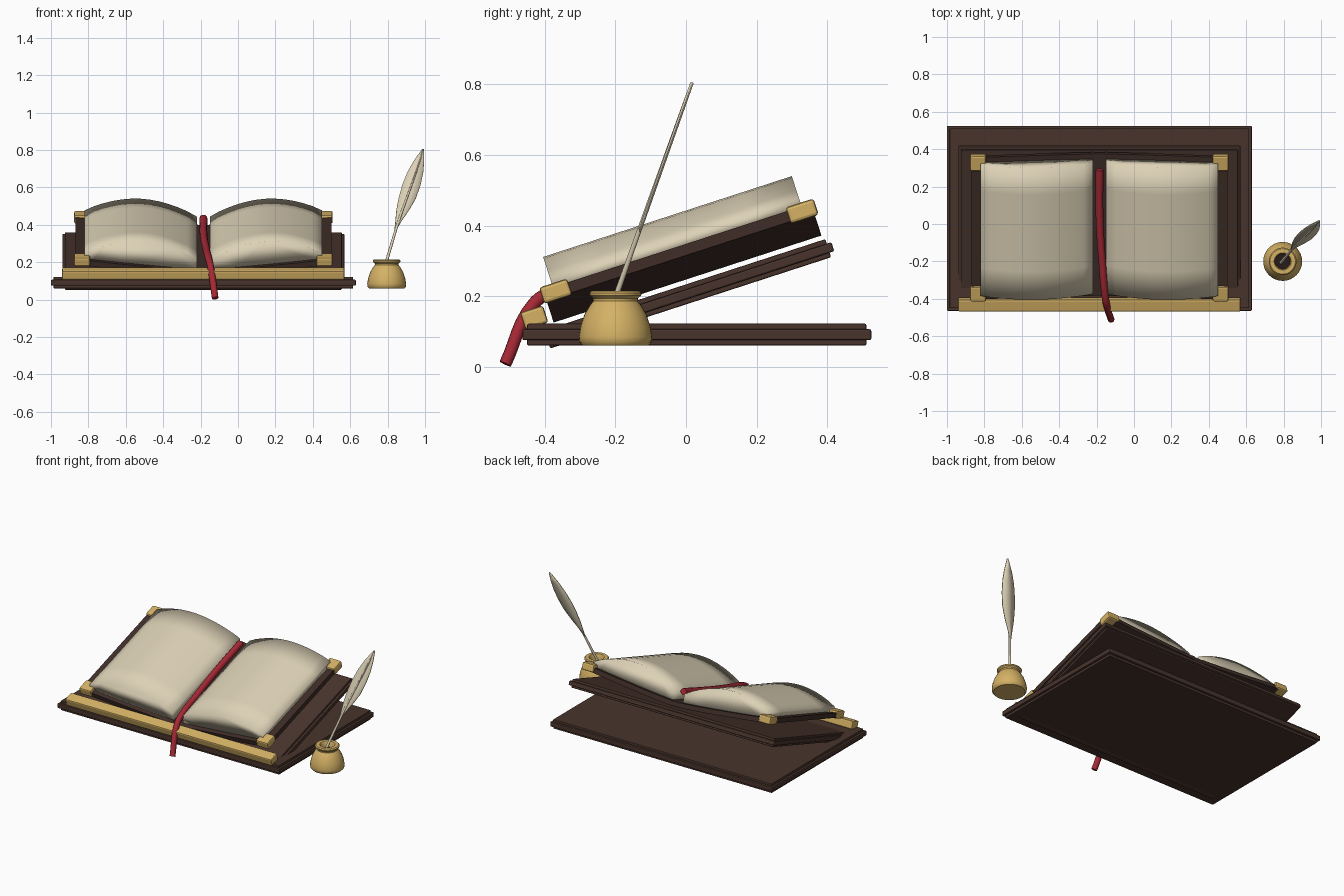
import bpy, bmesh, math
from mathutils import Vector

cube = bpy.data.objects.get("Cube")
if cube:
    bpy.data.objects.remove(cube)

TILT = math.radians(18)
MID = -0.185          # x of the lectern and book centre line


def material(name, rgb, rough=0.6):
    m = bpy.data.materials.new(name)
    m.use_nodes = True
    m.diffuse_color = (*rgb, 1)
    b = m.node_tree.nodes["Principled BSDF"]
    b.inputs["Base Color"].default_value = (*rgb, 1)
    b.inputs["Roughness"].default_value = rough
    return m


wood = material("dark wood", (0.065, 0.034, 0.025))
leather = material("brown leather", (0.05, 0.027, 0.021))
gold = material("gold", (0.66, 0.44, 0.13))
paper = material("cream paper", (0.72, 0.64, 0.47))
red = material("red ribbon", (0.38, 0.022, 0.035))
ink_mat = material("ink", (0.02, 0.012, 0.01))


def finish(name, bm, mat, tilted=False, smooth=None):
    bmesh.ops.recalc_face_normals(bm, faces=bm.faces)
    me = bpy.data.meshes.new(name)
    bm.to_mesh(me)
    bm.free()
    me.materials.append(mat)
    ob = bpy.data.objects.new(name, me)
    bpy.context.collection.objects.link(ob)
    if tilted:
        ob.location.x = MID
        ob.rotation_euler.x = TILT
    if smooth is not None:
        bpy.ops.object.select_all(action='DESELECT')
        ob.select_set(True)
        bpy.context.view_layer.objects.active = ob
        if smooth >= 180:
            bpy.ops.object.shade_smooth()
        else:
            bpy.ops.object.shade_smooth_by_angle(angle=math.radians(smooth))
    return ob


def box(name, lo, hi, mat, tilted=False, bevel=0.0):
    bm = bmesh.new()
    bmesh.ops.create_cube(bm, size=1)
    lo, hi = Vector(lo), Vector(hi)
    for v in bm.verts:
        v.co = (lo + hi) / 2 + v.co * (hi - lo)
    ob = finish(name, bm, mat, tilted)
    if bevel:
        mod = ob.modifiers.new("bevel", 'BEVEL')
        mod.width = bevel
        mod.segments = 2
    return ob


def board(name, lo, hi, tilted):
    """Slab with a raised band around its edge."""
    t = (hi[2] - lo[2]) / 4
    box(name, lo, hi, wood, tilted, 0.004)
    box(name + "_edge_band", (lo[0] - 0.014, lo[1] - 0.014, lo[2] + t),
        (hi[0] + 0.014, hi[1] + 0.014, hi[2] - t), wood, tilted, 0.005)


def extrude_profile(name, profile, stations, mat, smooth):
    """Closed (x, height) profile swept along the slope of the lectern."""
    bm = bmesh.new()
    rings = [[bm.verts.new((x, u, w)) for x, w in profile] for u in stations]
    n = len(profile)
    for a, b in zip(rings, rings[1:]):
        for i in range(n):
            j = (i + 1) % n
            bm.faces.new((a[i], a[j], b[j], b[i]))
    bm.faces.new(rings[0])
    bm.faces.new(rings[-1])
    return finish(name, bm, mat, True, smooth)


def lathe(name, profile, centre, mat, steps=32):
    bm = bmesh.new()
    vs = [bm.verts.new((r, 0, z)) for r, z in profile]
    es = [bm.edges.new(p) for p in zip(vs, vs[1:])]
    bmesh.ops.spin(bm, geom=vs + es, cent=(0, 0, 0), axis=(0, 0, 1),
                   angle=math.tau, steps=steps)
    bmesh.ops.remove_doubles(bm, verts=bm.verts, dist=0.0005)
    ob = finish(name, bm, mat, False, 40)
    ob.location = centre
    return ob


def tube(name, points, radius, mat, taper=1.0):
    cu = bpy.data.curves.new(name, 'CURVE')
    cu.dimensions = '3D'
    cu.bevel_depth = radius
    cu.bevel_resolution = 3
    cu.resolution_u = 6
    cu.use_fill_caps = True
    sp = cu.splines.new('BEZIER')
    sp.bezier_points.add(len(points) - 1)
    for i, (bp, p) in enumerate(zip(sp.bezier_points, points)):
        bp.co = p
        bp.handle_left_type = bp.handle_right_type = 'AUTO'
        bp.radius = 1 + (taper - 1) * i / (len(points) - 1)
    cu.materials.append(mat)
    ob = bpy.data.objects.new(name, cu)
    bpy.context.collection.objects.link(ob)
    return ob


# Lectern: flat base, sloping board and gold book stop
board("base_board", (-0.986, -0.45, 0.06), (0.616, 0.511, 0.122), False)
board("sloping_board", (-0.74, -0.35, 0.168), (0.74, 0.487, 0.222), True)
box("book_stop", (-0.755, -0.4, 0.24), (0.755, -0.332, 0.291), gold, True, 0.008)


# Book
def cover_height(x):
    t = (x - 0.03) / 0.655
    return 0.235 + 0.065 * t ** 1.2


def page_top(x):
    """Arched top of a page block, from gutter to outer edge."""
    t = (x - 0.035) / 0.6
    return 0.32 + 0.035 * t + 0.083 * math.sin(math.pi * t) ** 0.85


STEPS = 12
box("book_spine", (-0.04, -0.318, 0.235), (0.04, 0.48, 0.265), leather, True, 0.004)
for side, label in ((1, "left"), (-1, "right")):
    xs = [0.03 + 0.655 * i / STEPS for i in range(STEPS + 1)]
    cover = [(side * x, cover_height(x)) for x in xs]
    cover += [(side * x, cover_height(x) + 0.031) for x in reversed(xs)]
    extrude_profile(label + "_cover", cover, (-0.318, 0.48), leather, 30)

    xs = [0.035 + 0.6 * i / STEPS for i in range(STEPS + 1)]
    block = [(side * x, cover_height(x) + 0.029) for x in xs]
    block += [(side * x, page_top(x)) for x in reversed(xs)]
    extrude_profile(label + "_pages", block, (-0.289, -0.13, 0.3, 0.452), paper, 180)

    # Gold corner caps
    for end, u in (("front", -0.285), ("back", 0.449)):
        x = side * 0.648
        box(f"{label}_{end}_corner", (x - 0.043, u - 0.042, 0.293),
            (x + 0.043, u + 0.042, 0.342), gold, True, 0.009)

# Ribbon bookmark lying in the gutter and hanging over the front
tube("ribbon_bookmark", [(-0.185, 0.29, 0.435), (-0.183, 0, 0.337),
                         (-0.17, -0.2, 0.272), (-0.155, -0.38, 0.213),
                         (-0.147, -0.43, 0.18), (-0.122, -0.512, 0.008)],
     0.021, red, 0.85)

# Inkwell
WELL = (0.795, -0.2, 0)
lathe("inkwell", [(0, 0.06), (0.094, 0.06), (0.102, 0.068), (0.104, 0.085),
                  (0.099, 0.115), (0.088, 0.148), (0.072, 0.175), (0.063, 0.186),
                  (0.064, 0.194), (0.073, 0.202), (0.074, 0.209), (0.068, 0.215),
                  (0.046, 0.215), (0.041, 0.208), (0.04, 0.17), (0, 0.17)],
      WELL, gold)
lathe("ink", [(0.041, 0.178), (0, 0.178)], WELL, ink_mat)


# Quill: shaft and leaf-shaped vane, leaning back
def quill_point(x, z):
    return (x, -0.195 + 0.353 * (z - 0.21), z)


tube("quill_shaft", [quill_point(*p) for p in
                     ((0.785, 0.175), (0.825, 0.31), (0.862, 0.43),
                      (0.912, 0.57), (0.962, 0.71), (0.99, 0.8))],
     0.0085, paper, 0.35)

outline = [(0.837, 0.845, 0.37), (0.842, 0.873, 0.42), (0.847, 0.915, 0.48),
           (0.858, 0.95, 0.54), (0.877, 0.975, 0.61), (0.905, 0.99, 0.68),
           (0.938, 0.995, 0.74), (0.985, 0.993, 0.805)]
bm = bmesh.new()
rows = []
for left, right, z in outline:
    mid = Vector(quill_point((left + right) / 2, z)) + Vector((0, 0.004, 0))
    rows.append([bm.verts.new(quill_point(left, z)), bm.verts.new(mid),
                 bm.verts.new(quill_point(right, z))])
for a, b in zip(rows, rows[1:]):
    for i in range(2):
        bm.faces.new((a[i], a[i + 1], b[i + 1], b[i]))
vane = finish("quill_vane", bm, paper, False, 40)
solid = vane.modifiers.new("thickness", 'SOLIDIFY')
solid.thickness = 0.006
solid.offset = 0
